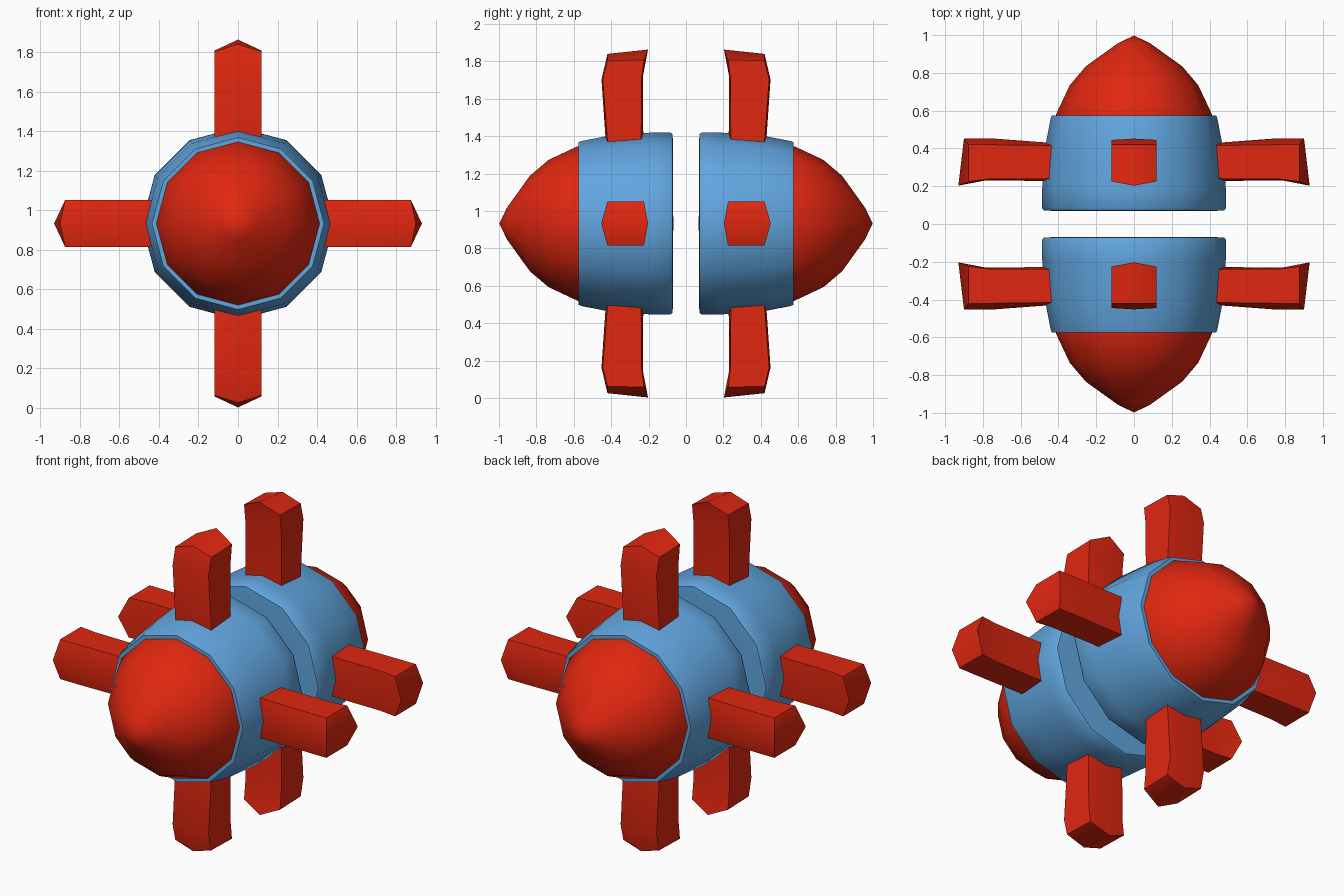
import bpy, bmesh, math

if "Cube" in bpy.data.objects:
    bpy.data.objects.remove(bpy.data.objects["Cube"])

CZ = 0.933      # height of the long axis
SIDES = 12


def material(name, rgb):
    m = bpy.data.materials.new(name)
    m.use_nodes = True
    m.diffuse_color = (*rgb, 1)
    m.node_tree.nodes["Principled BSDF"].inputs["Base Color"].default_value = (*rgb, 1)
    return m


RED = material("red", (0.75, 0.02, 0.005))
BLUE = material("blue", (0.12, 0.38, 0.74))


def finish(name, bm, mat, angle):
    bmesh.ops.recalc_face_normals(bm, faces=bm.faces)
    me = bpy.data.meshes.new(name)
    bm.to_mesh(me)
    bm.free()
    me.materials.append(mat)
    ob = bpy.data.objects.new(name, me)
    bpy.context.collection.objects.link(ob)
    bpy.ops.object.select_all(action='DESELECT')
    ob.select_set(True)
    bpy.context.view_layer.objects.active = ob
    bpy.ops.object.shade_smooth_by_angle(angle=math.radians(angle))
    return ob


def lathe(name, profile, side, mat, angle):
    """Revolve (radius, distance) points around the long axis."""
    bm = bmesh.new()
    rings = []
    for r, d in profile:
        n = SIDES if r else 1
        rings.append([bm.verts.new((r * math.sin(2 * math.pi * i / SIDES), side * d,
                                    CZ + r * math.cos(2 * math.pi * i / SIDES)))
                      for i in range(n)])
    for a, b in zip(rings, rings[1:]):
        for i in range(SIDES):
            j = (i + 1) % SIDES
            quad = [a[i % len(a)], a[j % len(a)], b[j % len(b)], b[i % len(b)]]
            bm.faces.new(list(dict.fromkeys(quad)))
    return finish(name, bm, mat, angle)


def fin(name, side, turn, ridged):
    """Six-sided stub; sections hold (half width, distance, radius)."""
    w = 0.118
    if ridged:
        mid = [(0, .453, .75), (w, .42, .77)]
        tip = [(0, .453, .90), (w, .42, .875)]
    else:
        mid = [(0, .452, .77), (w, .445, .77)]
        tip = [(0, .42, .907), (w, .42, .87)]
    sections = [
        [(0, .425, .38), (w, .415, .38), (w, .24, .38), (0, .228, .38)],
        mid + [(w, .238, .77), (0, .23, .79)],
        tip + [(w, .225, .875), (0, .203, .93)],
    ]
    bm = bmesh.new()
    c, s = math.cos(turn), math.sin(turn)
    rings = []
    for o, oc, ic, i in sections:
        loop = [o, oc, ic, i, (-ic[0], *ic[1:]), (-oc[0], *oc[1:])]
        rings.append([bm.verts.new((x * c + r * s, side * d, CZ - x * s + r * c))
                      for x, d, r in loop])
    for a, b in zip(rings, rings[1:]):
        for k in range(6):
            n = (k + 1) % 6
            bm.faces.new((a[k], a[n], b[n], b[k]))
    # roof-shaped tip and hidden root cap
    t = rings[-1]
    bm.faces.new(t[0:4])
    bm.faces.new((t[0], t[3], t[4], t[5]))
    bm.faces.new(rings[0])
    return finish(name, bm, RED, 62)


NOSE = [(.413, .57), (.413, .58), (.34, .735), (.255, .835), (.085, .957), (0, .998)]
HULL = [(0, .068), (.44, .07), (.478, .072), (.487, .085), (.486, .19),
        (.468, .42), (.442, .555), (.435, .575), (0, .575)]

# Two mirrored halves, each with a nose, a hull and four fins
for side, end in ((-1, "front"), (1, "back")):
    lathe(end + "_nose", NOSE, side, RED, 50)
    lathe(end + "_hull", HULL, side, BLUE, 50)
    for k, place in enumerate(("top", "left", "bottom", "right")):
        fin(f"{end}_{place}_fin", side, k * math.pi / 2, k % 2 == 1)
